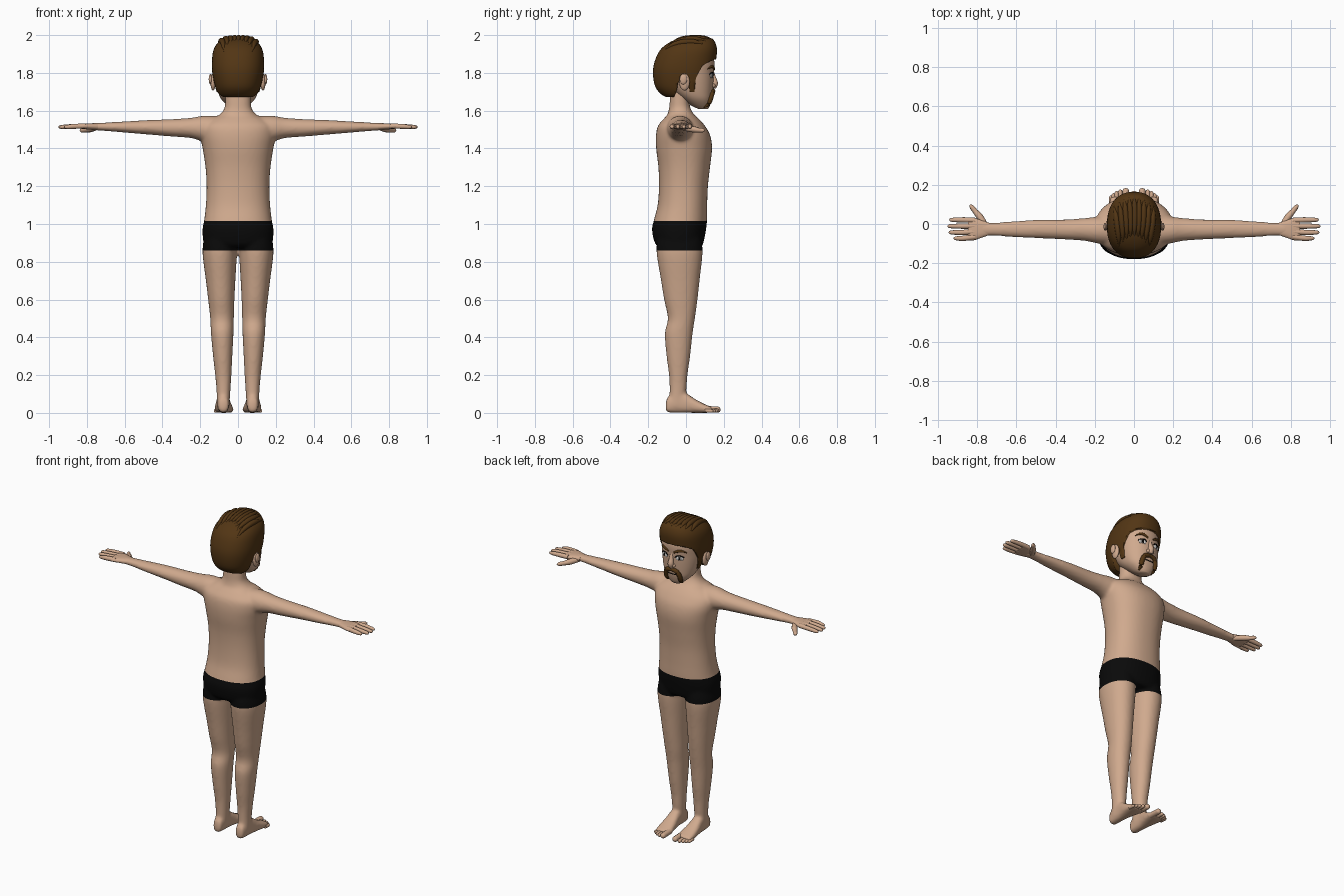
import bpy, bmesh, math
from mathutils import Vector
from mathutils.bvhtree import BVHTree

if "Cube" in bpy.data.objects:
    bpy.data.objects.remove(bpy.data.objects["Cube"])


def material(name, rgb):
    m = bpy.data.materials.new(name)
    m.diffuse_color = (*rgb, 1)
    m.use_nodes = True
    m.node_tree.nodes["Principled BSDF"].inputs["Base Color"].default_value = m.diffuse_color
    return m


SKIN = material("skin", (0.63, 0.40, 0.27))
HAIR = material("brown hair", (0.085, 0.036, 0.007))
BLACK = material("black", (0.003, 0.003, 0.003))
WHITE = material("eye white", (0.75, 0.73, 0.70))


def spline(rows, steps):
    """Smooth resampling of rows of numbers."""
    out = []
    for i in range(len(rows) - 1):
        p = [rows[max(0, min(len(rows) - 1, i + k))] for k in (-1, 0, 1, 2)]
        for s in range(steps):
            t = s / steps
            out.append([0.5 * (2 * b + (c - a) * t + (2 * a - 5 * b + 4 * c - d) * t * t
                               + (3 * b - a - 3 * c + d) * t ** 3) for a, b, c, d in zip(*p)])
    return out + [list(rows[-1])]


def skin_rings(bm, rings):
    rings = [[bm.verts.new(p) for p in r] for r in rings]
    n = len(rings[0])
    for r0, r1 in zip(rings, rings[1:]):
        for i in range(n):
            bm.faces.new((r0[i], r0[(i + 1) % n], r1[(i + 1) % n], r1[i]))
    for r in (rings[0], rings[-1]):
        mid = bm.verts.new(sum((v.co for v in r), Vector()) / n)
        for i in range(n):
            bm.faces.new((r[i], r[(i + 1) % n], mid))


def loft(bm, axis, rows, side=1, power=2.0, seg=32, steps=4):
    """Rows: position on axis, then low and high bounds on the other two axes."""
    rings = []
    for t, a0, a1, b0, b1 in spline(rows, steps):
        ring = []
        for i in range(seg):
            w = 2 * math.pi * i / seg
            c, s = [math.copysign(abs(f) ** (2 / power), f) for f in (math.cos(w), math.sin(w))]
            a, b = (a0 + a1) / 2 + c * (a1 - a0) / 2, (b0 + b1) / 2 + s * (b1 - b0) / 2
            p = {"z": (a, b, t), "x": (t, a, b), "y": (a, t, b)}[axis]
            ring.append(Vector((p[0] * side, p[1], p[2])))
        rings.append(ring)
    skin_rings(bm, rings)


def tube(bm, rows, side=1, flat=1.0, seg=10, steps=4):
    """Rows: x, y, z, radius."""
    pts = spline(rows, steps)
    rings = []
    for i, (x, y, z, r) in enumerate(pts):
        tan = (Vector(pts[min(i + 1, len(pts) - 1)][:3]) - Vector(pts[max(i - 1, 0)][:3])).normalized()
        ref = Vector((0, 0, 1)) if abs(tan.z) < 0.8 else Vector((0, 1, 0))
        u = tan.cross(ref).normalized()
        v = u.cross(tan)
        ring = [Vector((x, y, z)) + u * r * math.cos(w) + v * r * flat * math.sin(w)
                for w in (2 * math.pi * k / seg for k in range(seg))]
        rings.append([Vector((p.x * side, p.y, p.z)) for p in ring])
    skin_rings(bm, rings)


def ball(bm, loc, size):
    g = bmesh.ops.create_uvsphere(bm, u_segments=20, v_segments=12, radius=1)
    for v in g["verts"]:
        v.co = Vector(loc) + Vector([v.co[i] * size[i] for i in range(3)])


def finish(name, bm, mats, angle=60):
    bmesh.ops.recalc_face_normals(bm, faces=bm.faces)
    me = bpy.data.meshes.new(name)
    bm.to_mesh(me)
    bm.free()
    ob = bpy.data.objects.new(name, me)
    bpy.context.collection.objects.link(ob)
    for m in mats:
        me.materials.append(m)
    bpy.ops.object.select_all(action="DESELECT")
    ob.select_set(True)
    bpy.context.view_layer.objects.active = ob
    bpy.ops.object.shade_smooth_by_angle(angle=math.radians(angle))
    return ob


# Body: torso with neck, arms, legs and feet fused into one skin
bm = bmesh.new()
torso = [(.875, .16, -.14, .08), (.90, .182, -.165, .092), (.97, .188, -.18, .106), (1.02, .179, -.17, .111),
         (1.1, .17, -.15, .112), (1.2, .166, -.143, .116), (1.3, .172, -.146, .127), (1.4, .187, -.158, .138),
         (1.47, .2, -.159, .128), (1.52, .195, -.148, .1), (1.555, .15, -.12, .07), (1.577, .1, -.1, .045),
         (1.61, .073, -.09, .025), (1.65, .068, -.086, .018), (1.72, .068, -.08, .02)]
loft(bm, "z", [(z, -w, w, y0, y1) for z, w, y0, y1 in torso], power=2.25, seg=48)
arm = [(.08, -.11, .04, 1.43, 1.57), (.18, -.1, .038, 1.437, 1.573), (.25, -.086, .03, 1.455, 1.562),
       (.35, -.079, .023, 1.463, 1.555), (.48, -.073, .022, 1.474, 1.55), (.6, -.068, .015, 1.484, 1.543),
       (.72, -.06, .007, 1.494, 1.536), (.785, -.064, .012, 1.497, 1.534)]
leg = [(.04, .045, .112, -.09, -.01), (.12, .04, .114, -.087, .002), (.2, .035, .121, -.09, .008),
       (.3, .03, .132, -.103, .022), (.42, .024, .143, -.112, .035), (.5, .022, .147, -.096, .047),
       (.6, .019, .158, -.116, .061), (.7, .014, .17, -.132, .072), (.85, .006, .188, -.156, .088),
       (.93, .01, .178, -.15, .08)]
foot = [(-.107, .06, .095, .012, .05), (-.095, .05, .105, .002, .085), (-.04, .045, .111, 0, .115),
        (0, .043, .114, 0, .105), (.05, .034, .121, 0, .072), (.1, .025, .126, 0, .046),
        (.138, .027, .122, .002, .03)]
for s in (-1, 1):
    loft(bm, "x", arm, s)
    loft(bm, "z", leg, s, 2.1)
    loft(bm, "y", foot, s, 2.5)
body = finish("body", bm, [SKIN, BLACK])
mod = body.modifiers.new("fuse", "REMESH")
mod.mode, mod.voxel_size = "VOXEL", 0.009
bpy.ops.object.modifier_apply(modifier=mod.name)
mod = body.modifiers.new("soften", "SMOOTH")
mod.factor, mod.iterations = 0.5, 6
bpy.ops.object.modifier_apply(modifier=mod.name)

# Swim shorts: the band of skin between waist and hem
bm = bmesh.new()
bm.from_mesh(body.data)
for z in (0.86, 1.015):
    bmesh.ops.bisect_plane(bm, geom=bm.verts[:] + bm.edges[:] + bm.faces[:],
                           plane_co=(0, 0, z), plane_no=(0, 0, 1))
for f in bm.faces:
    f.smooth = True
    f.material_index = int(0.86 < f.calc_center_median().z < 1.015)
bm.to_mesh(body.data)
bm.free()

for s, label in ((-1, "left"), (1, "right")):
    # Hands with four fingers and a thumb
    bm = bmesh.new()
    loft(bm, "x", [(.74, -.057, .007, 1.499, 1.532), (.78, -.071, .02, 1.5, 1.533),
                   (.82, -.084, .032, 1.503, 1.531), (.845, -.082, .03, 1.507, 1.527)], s, 2.5, 24)
    for y, tip in ((.021, .942), (-.011, .951), (-.043, .945), (-.073, .92)):
        tube(bm, [(.81, y * .9, 1.518, .014), (.87, y, 1.517, .0135), (tip - .02, y, 1.514, .011),
                  (tip - .004, y, 1.513, .007), (tip, y, 1.513, .001)], s)
    tube(bm, [(.755, -.01, 1.508, .014), (.785, .035, 1.502, .017), (.81, .065, 1.497, .013),
              (.828, .088, 1.496, .011), (.836, .099, 1.496, .002)], s)
    finish(label + "_hand", bm, [SKIN])
    # Toes
    bm = bmesh.new()
    for x, y, r in ((.042, .183, .017), (.07, .176, .0115), (.089, .168, .011), (.105, .157, .0105),
                    (.118, .145, .01)):
        tube(bm, [(x, .1, r + .003, r), (x, y - .025, r + .001, r), (x, y - .007, r, r * .85), (x, y, r, r * .2)], s)
    finish(label + "_toes", bm, [SKIN])

# Head with nose and ears
bm = bmesh.new()
head = [(1.608, .03, .07, .115), (1.625, .055, .03, .126), (1.66, .088, -.02, .136), (1.7, .106, -.07, .141),
        (1.75, .118, -.11, .145), (1.8, .124, -.13, .147), (1.86, .124, -.13, .15), (1.92, .105, -.1, .13),
        (1.955, .06, -.04, .08)]
loft(bm, "z", [(z, -w, w, a, b) for z, w, a, b in head], power=2.2, seg=48)
face = BVHTree.FromBMesh(bm)
tube(bm, [(0, .137, 1.815, .008), (0, .146, 1.775, .013), (0, .152, 1.745, .018), (0, .146, 1.722, .013),
          (0, .138, 1.715, .004)])
for s in (-1, 1):
    ball(bm, (s * .014, .143, 1.733), (.012, .013, .011))
    ball(bm, (s * .132, -.008, 1.752), (.014, .028, .045))
    ball(bm, (s * .146, -.014, 1.767), (.009, .02, .028))
finish("head", bm, [SKIN])


def on_face(x, z, lift=0.0):
    return face.ray_cast(Vector((x, 1, z)), Vector((0, -1, 0)))[0].y + lift


# Eyes, eyelid lines, brows and drooping moustache
whites, darks, brown = bmesh.new(), bmesh.new(), bmesh.new()
for s in (-1, 1):
    for k in range(3):
        x = .038 + .012 * k
        ball(whites, (s * x, on_face(x, 1.785), 1.785), (.011, .004, .0125))
    ball(darks, (s * .049, on_face(.049, 1.785, .003), 1.785), (.0085, .003, .011))
    lid = [(.026, 1.788), (.038, 1.799), (.055, 1.801), (.074, 1.792)]
    tube(darks, [(x, on_face(x, z, .001), z, .0035) for x, z in lid], s, seg=8)
    brow = [(.018, 1.817, .005), (.04, 1.829, .008), (.065, 1.833, .007), (.088, 1.82, .002)]
    tube(brown, [(x, on_face(x, z), z, r) for x, z, r in brow], s)
    whisker = [(-.002, 1.705, .01), (.022, 1.703, .013), (.04, 1.69, .014), (.048, 1.66, .014),
               (.047, 1.635, .012), (.044, 1.617, .004)]
    tube(brown, [(x, on_face(x, z, .003), z, r) for x, z, r in whisker], s)
tube(darks, [(x, on_face(x, 1.675), 1.675, .003) for x in (-.028, 0, .028)], seg=8)
finish("eye_whites", whites, [WHITE])
finish("pupils_and_lines", darks, [BLACK])
finish("brows_and_moustache", brown, [HAIR])

# Hair mass, with the face and ears cut out by a side profile
bm = bmesh.new()
mass = [(1.672, .085, -.105, .05), (1.69, .108, -.135, .13), (1.73, .123, -.164, .14), (1.8, .136, -.175, .15),
        (1.86, .138, -.166, .158), (1.92, .13, -.138, .164), (1.96, .106, -.09, .155), (1.982, .07, -.035, .135),
        (1.988, .03, .02, .09)]
loft(bm, "z", [(z, -w, w, a, b) for z, w, a, b in mass], power=2.3, seg=48)
scalp = BVHTree.FromBMesh(bm)
hair = finish("hair", bm, [HAIR], 40)
window = [(.3, 1.872), (.15, 1.87), (.115, 1.855), (.088, 1.838), (.066, 1.8), (.052, 1.77), (.045, 1.7),
          (.018, 1.7), (.014, 1.78), (-.02, 1.79), (-.042, 1.745), (-.05, 1.7), (-.07, 1.66), (-.07, 1.6), (.3, 1.6)]
bm = bmesh.new()
f = bm.faces.new([bm.verts.new((-.3, y, z)) for y, z in window])
ext = bmesh.ops.extrude_face_region(bm, geom=[f])
bmesh.ops.translate(bm, vec=(.6, 0, 0), verts=[v for v in ext["geom"] if isinstance(v, bmesh.types.BMVert)])
cutter = finish("hairline_cutter", bm, [HAIR])
cutter.hide_render = True
bpy.context.view_layer.objects.active = hair
mod = hair.modifiers.new("hairline", "BOOLEAN")
mod.operation, mod.solver, mod.object = "DIFFERENCE", "EXACT", cutter
bpy.ops.object.modifier_apply(modifier=mod.name)
bpy.data.objects.remove(cutter)

# Swept-back locks lying over the crown
bm = bmesh.new()
for k in range(9):
    x0 = -.1 + .025 * k
    front = .14 - 5 * x0 * x0
    rows = []
    for j, r in enumerate((.004, .013, .016, .015, .011, .002)):
        x, y = x0 * (1 - .05 * j) + .004 * j * (5 - j) / 6, front - .042 * j
        hit = scalp.ray_cast(Vector((x, y, 3)), Vector((0, 0, -1)))[0]
        if hit:
            rows.append((x, y, hit.z - .003, r))
    tube(bm, rows)
finish("hair_locks", bm, [HAIR])
